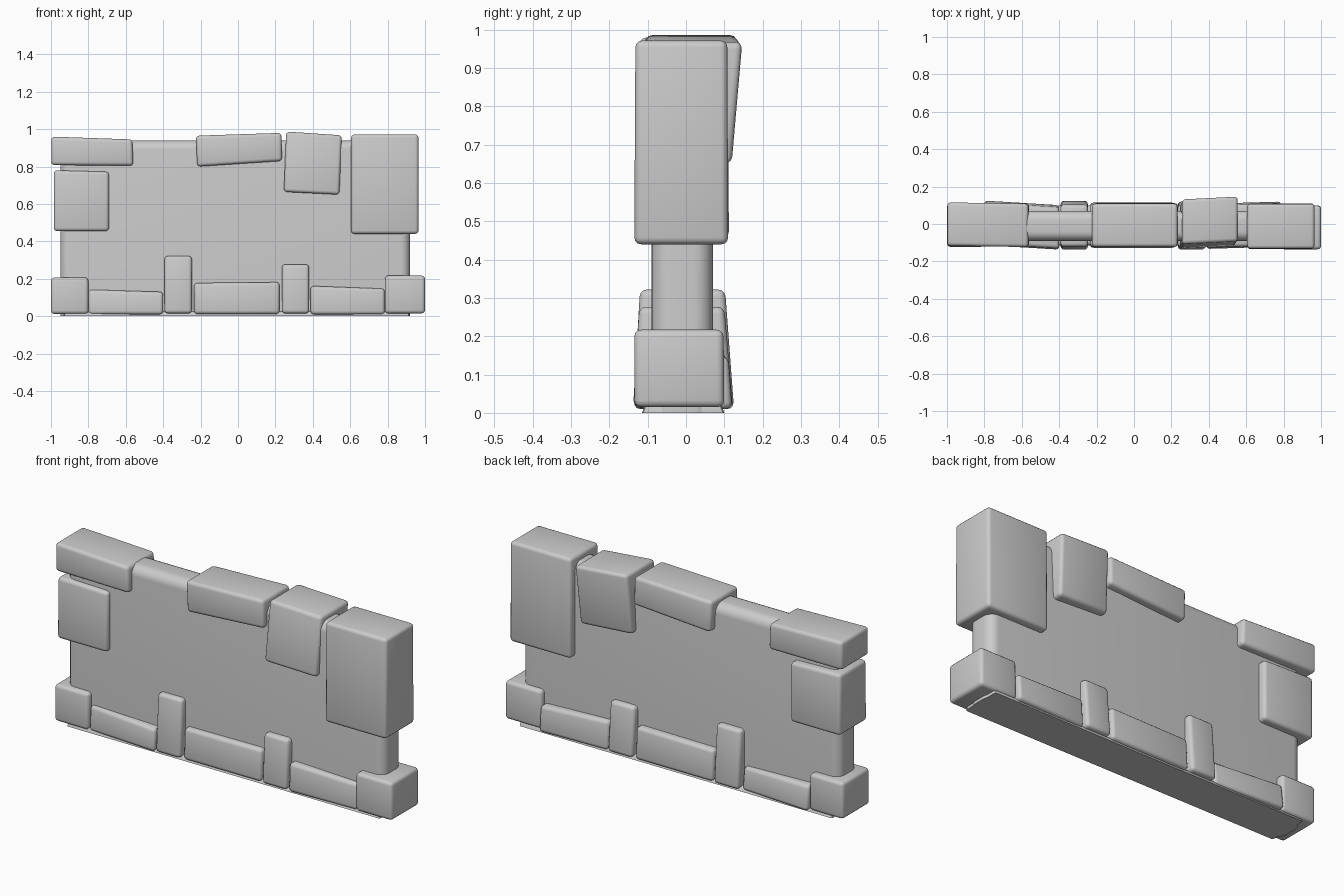
import bpy, bmesh

if "Cube" in bpy.data.objects:
    bpy.data.objects.remove(bpy.data.objects["Cube"])


def block(name, xz, front, back, bevel=0.018, segments=3, yaw=0.0):
    """Quad outline xz (bottom-left, bottom-right, top-right, top-left),
    front/back = (y at bottom, y at top); yaw slants y along the width."""
    bm = bmesh.new()
    mid = sum(p[0] for p in xz) / 4
    rings = []
    for ys in (front, back):
        rings.append([bm.verts.new((x, ys[0 if i < 2 else 1] + yaw * (x - mid), z))
                      for i, (x, z) in enumerate(xz)])
    f, b = rings
    bm.faces.new(f)
    bm.faces.new(b[::-1])
    for i in range(4):
        j = (i + 1) % 4
        bm.faces.new((f[j], f[i], b[i], b[j]))
    bmesh.ops.recalc_face_normals(bm, faces=bm.faces)
    # keep the bottom of wall pieces flat while rounding everything else
    flat = name.startswith("wall")
    edges = [e for e in bm.edges
             if not (flat and all(v.co.z < 0.001 for v in e.verts))]
    bmesh.ops.bevel(bm, geom=edges, offset=bevel, segments=segments,
                    profile=0.5, affect='EDGES', clamp_overlap=True)
    mesh = bpy.data.meshes.new(name)
    bm.to_mesh(mesh)
    bm.free()
    ob = bpy.data.objects.new(name, mesh)
    bpy.context.collection.objects.link(ob)
    bpy.ops.object.select_all(action='DESELECT')
    ob.select_set(True)
    bpy.context.view_layer.objects.active = ob
    bpy.ops.object.shade_smooth_by_angle(angle=0.6)
    return ob


def rect(x0, x1, z0, z1, z1r=None):
    return [(x0, z0), (x1, z0), (x1, z1 if z1r is None else z1r), (x0, z1)]


# Plastered wall core and its thin footing
block("wall_core", rect(-0.95, 0.92, 0, 0.94), (-0.09, -0.09), (0.07, 0.07), 0.05, 6)
block("wall_footing", rect(-0.93, 0.915, 0, 0.025), (-0.115, -0.105), (0.1, 0.09), 0.01, 2)

# Upper stones
block("top_left_stone", [(-0.998, 0.808), (-0.56, 0.805), (-0.565, 0.945), (-0.998, 0.96)],
      (-0.12, -0.12), (0.112, 0.112), yaw=-0.015)
block("left_side_stone", rect(-0.985, -0.69, 0.455, 0.78, 0.772), (-0.12, -0.115), (0.112, 0.11))
block("top_middle_stone", [(-0.218, 0.80), (0.235, 0.83), (0.232, 0.98), (-0.225, 0.965)],
      (-0.122, -0.122), (0.112, 0.108))
block("top_tilted_stone", [(0.245, 0.665), (0.542, 0.65), (0.555, 0.967), (0.258, 0.987)],
      (-0.125, -0.1), (0.113, 0.14), yaw=0.05)
block("right_pillar_stone", rect(0.605, 0.965, 0.44, 0.972), (-0.135, -0.132), (0.11, 0.108))

# Bottom course
block("left_corner_stone", rect(-1.0, -0.8, 0.012, 0.207), (-0.122, -0.12), (0.108, 0.108))
block("bottom_left_stone", rect(-0.8, -0.4, 0.01, 0.142, 0.13), (-0.126, -0.118), (0.115, 0.1), yaw=-0.06)
block("left_upright_stone", rect(-0.393, -0.247, 0.015, 0.322), (-0.138, -0.12), (0.125, 0.102))
block("bottom_middle_stone", rect(-0.235, 0.222, 0.012, 0.178, 0.182), (-0.128, -0.12), (0.115, 0.105))
block("right_upright_stone", rect(0.235, 0.38, 0.015, 0.277), (-0.138, -0.122), (0.122, 0.1))
block("bottom_right_stone", rect(0.388, 0.785, 0.01, 0.162, 0.147), (-0.128, -0.12), (0.115, 0.105), yaw=0.03)
block("right_corner_stone", rect(0.785, 1.0, 0.015, 0.217), (-0.135, -0.135), (0.1, 0.098))
